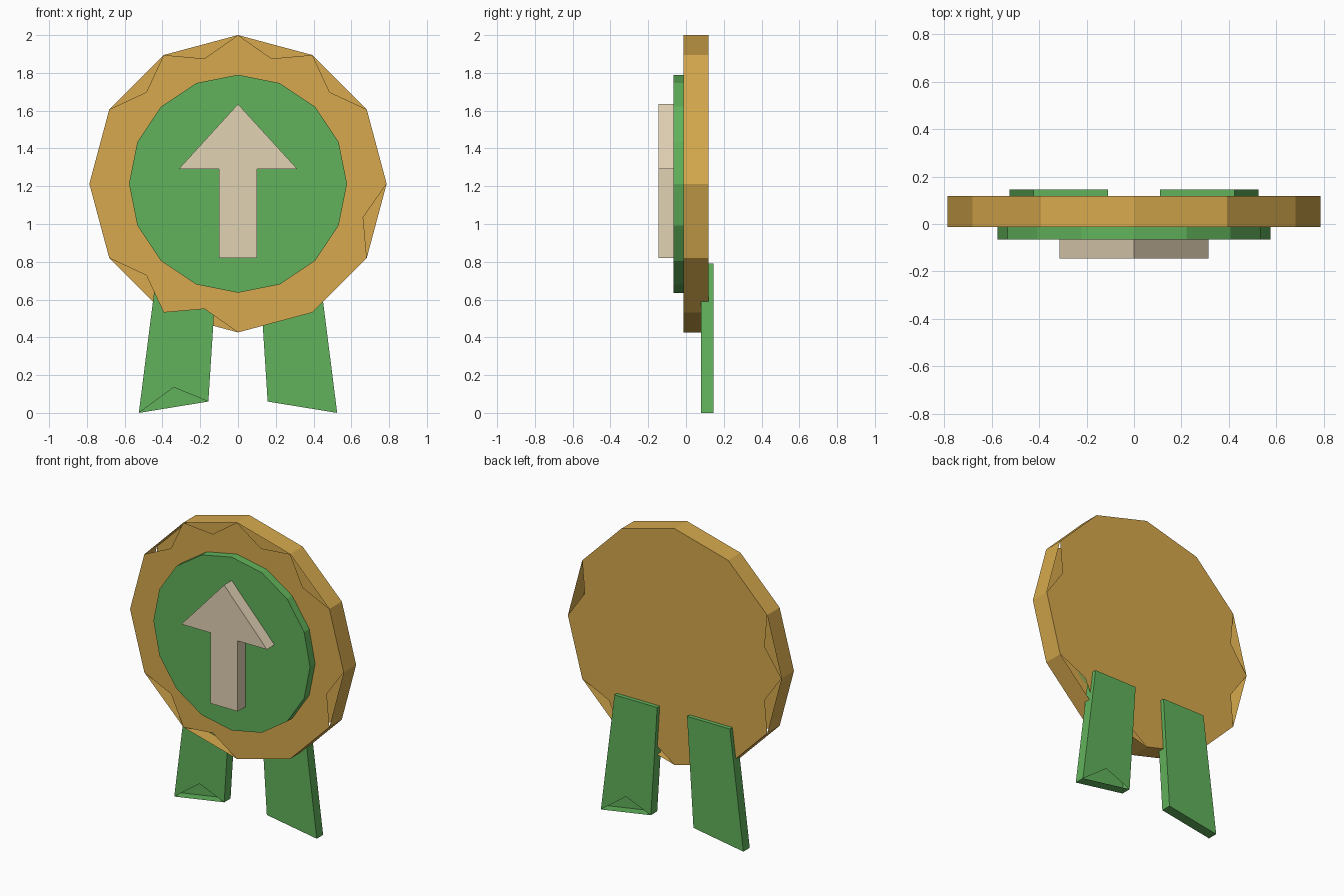
import bpy, bmesh
from math import sin, cos, pi

old = bpy.data.objects.get("Cube")
if old:
    bpy.data.objects.remove(old, do_unlink=True)


def make_material(name, srgb):
    rgb = [((c / 255 + 0.055) / 1.055) ** 2.4 for c in srgb]
    mat = bpy.data.materials.new(name)
    mat.use_nodes = True
    mat.diffuse_color = (*rgb, 1)
    bsdf = mat.node_tree.nodes["Principled BSDF"]
    bsdf.inputs["Base Color"].default_value = (*rgb, 1)
    bsdf.inputs["Roughness"].default_value = 0.9
    return mat


gold = make_material("gold", (214, 169, 77))
green = make_material("green", (97, 178, 91))
cream = make_material("cream", (225, 210, 180))

CENTRE_Z = 1.213


def ring(sides, radius, turn=0.0):
    """Regular polygon in the xz plane, counterclockwise from the front."""
    angles = [2 * pi * (i + turn) / sides for i in range(sides)]
    return [(radius * cos(a), CENTRE_Z + radius * sin(a)) for a in angles]


def slab(name, mat, outline, y_front, y_back, front_notches={}, back_notches={}):
    """Upright plate; a notch {edge: point} cuts one cap only, behind a full rim."""
    bm = bmesh.new()
    front, back = ([bm.verts.new((x, y, z)) for x, z in outline]
                   for y in (y_front, y_back))

    def cap(verts, y, notches):
        loop = []
        for i, v in enumerate(verts):
            loop.append(v)
            if i in notches:
                x, z = notches[i]
                loop.append(bm.verts.new((x, y, z)))
        return loop

    bm.faces.new(cap(front, y_front, front_notches))
    bm.faces.new(cap(back, y_back, back_notches)[::-1])
    for i in range(len(outline)):
        j = (i + 1) % len(outline)
        bm.faces.new((front[i], back[i], back[j], front[j]))
    mesh = bpy.data.meshes.new(name)
    bm.to_mesh(mesh)
    bm.free()
    mesh.materials.append(mat)
    obj = bpy.data.objects.new(name, mesh)
    bpy.context.collection.objects.link(obj)
    return obj


# Rosette: hollow twelve-sided plate with notches shared between its two caps
dips = ring(12, 0.686, 0.5)
front_edges = (1, 2, 3, 4, 7, 8, 11)
slab("rosette", gold, ring(12, 0.787), -0.012, 0.119,
     {i: dips[i] for i in front_edges},
     {i: dips[i] for i in range(12) if i not in front_edges})

# Centre disc
slab("centre_disc", green, ring(16, 0.577), -0.066, -0.012)

# Raised arrow
half = [(0.10, 0.82), (0.10, 1.29), (0.315, 1.29)]
arrow = half + [(0, 1.635)] + [(-x, z) for x, z in reversed(half)]
slab("arrow", cream, arrow, -0.146, -0.066)

# Ribbon tails: the left one is notched behind, the right one in front
tail = [(0.157, 0.06), (0.525, 0), (0.425, 0.79), (0.11, 0.79)]
mirrored = [(-x, z) for x, z in reversed(tail)]
slab("left_ribbon", green, tail, 0.079, 0.146, back_notches={0: (0.34, 0.135)})
slab("right_ribbon", green, mirrored, 0.079, 0.146, front_notches={2: (-0.34, 0.135)})
